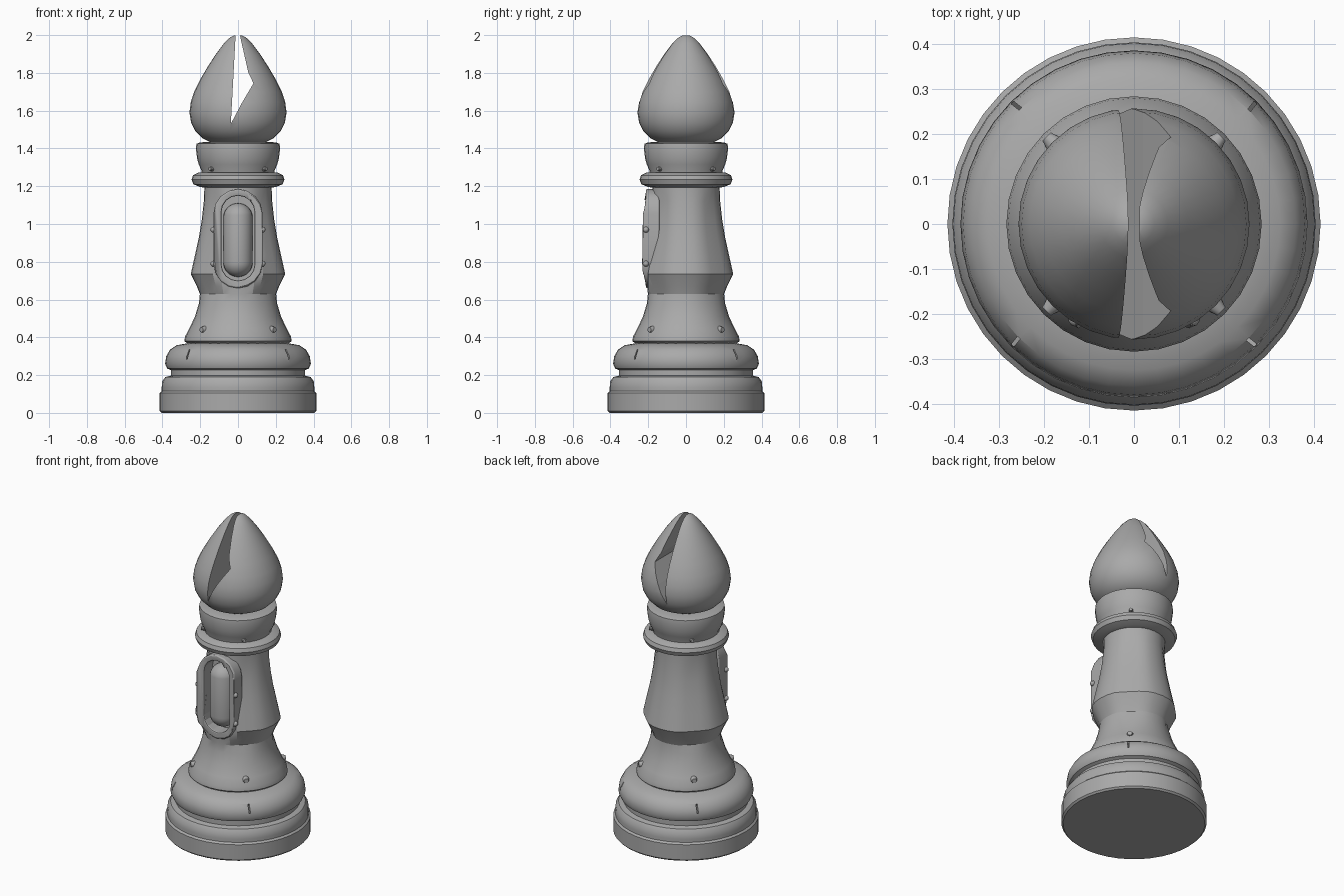
import bpy, bmesh, math
from mathutils import Vector, Matrix

cube = bpy.data.objects.get("Cube")
if cube:
    bpy.data.objects.remove(cube, do_unlink=True)

GREY = (0.4, 0.4, 0.4, 1)
stone = bpy.data.materials.new("grey stone")
stone.use_nodes = True
stone.diffuse_color = GREY
stone.node_tree.nodes["Principled BSDF"].inputs["Base Color"].default_value = GREY
DIAGONALS = [math.radians(45 + 90 * i) for i in range(4)]


def finish(name, bm, helper=False):
    bmesh.ops.recalc_face_normals(bm, faces=bm.faces)
    mesh = bpy.data.meshes.new(name)
    bm.to_mesh(mesh)
    bm.free()
    ob = bpy.data.objects.new(name, mesh)
    bpy.context.collection.objects.link(ob)
    mesh.materials.append(stone)
    ob.hide_render = helper
    ob.hide_viewport = helper
    return ob


def smooth(ob, angle=35):
    bpy.ops.object.select_all(action='DESELECT')
    ob.select_set(True)
    bpy.context.view_layer.objects.active = ob
    bpy.ops.object.shade_smooth_by_angle(angle=math.radians(angle))


def lathe(name, profile, sides=32, shape=None):
    """Turn (radius, height) points round z; shape(a, r, z) may alter the radius."""
    bm = bmesh.new()
    rings = []
    for r, z in profile:
        ring = []
        for i in range(sides):
            a = math.tau * i / sides
            q = shape(a, r, z) if shape else r
            ring.append(bm.verts.new((q * math.cos(a), q * math.sin(a), z)))
        rings.append(ring)
    for lo, hi in zip(rings, rings[1:]):
        for i in range(sides):
            j = (i + 1) % sides
            bm.faces.new((lo[i], lo[j], hi[j], hi[i]))
    bm.faces.new(rings[0])
    bm.faces.new(rings[-1])
    return finish(name, bm)


def prism(name, outline, y0, y1, helper=False):
    """Extrude an (x, z) outline along y."""
    bm = bmesh.new()
    face = bm.faces.new([bm.verts.new((x, y0, z)) for x, z in outline])
    new = bmesh.ops.extrude_face_region(bm, geom=[face])["geom"]
    verts = [v for v in new if isinstance(v, bmesh.types.BMVert)]
    bmesh.ops.translate(bm, verts=verts, vec=(0, y1 - y0, 0))
    return finish(name, bm, helper)


def cut(ob, cutter):
    mod = ob.modifiers.new("cut", 'BOOLEAN')
    mod.operation = 'DIFFERENCE'
    mod.solver = 'EXACT'
    mod.object = cutter


def pill(half, bottom, top, steps=8):
    """Upright rounded slot outline."""
    pts = []
    for i in range(steps + 1):
        a = math.pi * i / steps
        pts.append((half * math.cos(a), top - half + half * math.sin(a)))
    return pts + [(-x, bottom + top - z) for x, z in pts]


# Plinth and cushion ring
plinth = lathe("base_plinth", [
    (0.405, 0), (0.415, 0.01), (0.415, 0.105), (0.404, 0.115), (0.404, 0.135),
    (0.402, 0.165), (0.385, 0.19), (0.355, 0.197), (0.355, 0.23)], 40)
cushion = lathe("base_cushion", [
    (0.33, 0.21), (0.345, 0.222), (0.375, 0.235), (0.386, 0.26), (0.38, 0.3),
    (0.36, 0.335), (0.325, 0.358), (0.27, 0.368), (0.26, 0.39)], 40)


# Shaft: chipped flat at the diagonals and behind the front window
def chipped(a, r, z):
    if 0.6 < z < 1.18:
        for d in DIAGONALS:
            c = math.cos(a - d)
            if c > 0.8:
                r = min(r, r * 0.945 / c)
        if a > math.pi and math.sin(a) < -0.75:
            r = min(r, 0.205 / -math.sin(a))
    return r


shaft = lathe("shaft", [
    (0.265, 0.365), (0.284, 0.38), (0.28, 0.405), (0.256, 0.45), (0.228, 0.51),
    (0.207, 0.58), (0.202, 0.63), (0.218, 0.67), (0.25, 0.735), (0.229, 0.83),
    (0.207, 0.93), (0.192, 1.02), (0.181, 1.12), (0.178, 1.19), (0.178, 1.22)],
    32, chipped)

# Neck ring and flared collar
neck_ring = lathe("neck_ring", [
    (0.165, 1.19), (0.2, 1.196), (0.236, 1.21), (0.246, 1.235), (0.238, 1.258),
    (0.21, 1.272), (0.18, 1.275)])
collar = lathe("collar", [
    (0.19, 1.26), (0.194, 1.285), (0.208, 1.315), (0.217, 1.35), (0.223, 1.4),
    (0.22, 1.425), (0.2, 1.432), (0.15, 1.435), (0.14, 1.45)])

# Pointed head with a slanted notch through it
head = lathe("head", [
    (0.15, 1.435), (0.19, 1.455), (0.225, 1.49), (0.248, 1.535), (0.257, 1.59),
    (0.25, 1.645), (0.232, 1.7), (0.2, 1.765), (0.162, 1.83), (0.12, 1.895),
    (0.075, 1.955), (0.045, 1.985), (0.022, 1.998), (0.005, 2.0)])
notch = prism("notch_cutter", [
    (-0.01, 2.05), (-0.038, 1.53), (0.02, 1.64), (0.082, 1.745),
    (0.055, 1.8), (0.012, 1.99), (0.01, 2.05)], -0.4, 0.4, True)
cut(head, notch)

# Front window: recess, raised frame and capsule inside
inner = pill(0.088, 0.7, 1.15)
recess = prism("window_cutter", inner, -0.4, -0.13, True)
cut(shaft, recess)
frame = prism("window_frame", pill(0.13, 0.66, 1.185), -0.232, -0.14)
# Lean the lower and upper ends of the frame back
for v in frame.data.vertices:
    if v.co.y < -0.2 and (v.co.z > 1.1 or v.co.z < 0.72):
        v.co.y = -0.212
cut(frame, recess)
bevel = frame.modifiers.new("soft edge", 'BEVEL')
bevel.width = 0.01
bevel.segments = 2
bevel.limit_method = 'ANGLE'

bm = bmesh.new()
bmesh.ops.create_uvsphere(bm, u_segments=24, v_segments=16, radius=0.078)
for v in bm.verts:
    v.co.z += 0.915 + (0.117 if v.co.z > 0 else -0.117)
    v.co.y -= 0.145
capsule = finish("window_capsule", bm)

# Small knobs along both sides of the frame
knobs = []
for side in (-1, 1):
    for z in (0.79, 0.97):
        bm = bmesh.new()
        bmesh.ops.create_icosphere(bm, subdivisions=2, radius=0.016,
                                   matrix=Matrix.Translation((side * 0.13, -0.212, z)))
        knobs.append(finish("frame_knob", bm))

# Rivets and fine cracks at the four diagonals
for d in DIAGONALS:
    out = Vector((math.cos(d), math.sin(d), 0))
    for r, z, size in ((0.26, 0.44, 0.023), (0.198, 1.292, 0.016)):
        bm = bmesh.new()
        pos = Matrix.Translation(out * r + Vector((0, 0, z)))
        turn = out.to_track_quat('Z', 'Y').to_matrix().to_4x4()
        bmesh.ops.create_cone(bm, cap_ends=True, segments=10, radius1=size,
                              radius2=size * 0.6, depth=0.03, matrix=pos @ turn)
        knobs.append(finish("rivet", bm))
    bm = bmesh.new()
    place = Matrix.Translation(out * 0.38 + Vector((0, 0, 0.32)))
    bmesh.ops.create_cube(bm, size=1, matrix=place @ Matrix.Rotation(d + 0.12, 4, 'Z')
                          @ Matrix.Rotation(0.7, 4, 'Y') @ Matrix.Diagonal((0.05, 0.008, 0.2, 1)))
    cut(cushion, finish("crack_cutter", bm, True))

for ob in [plinth, cushion, neck_ring, collar, head, frame, capsule] + knobs:
    smooth(ob)
smooth(shaft, 22)
